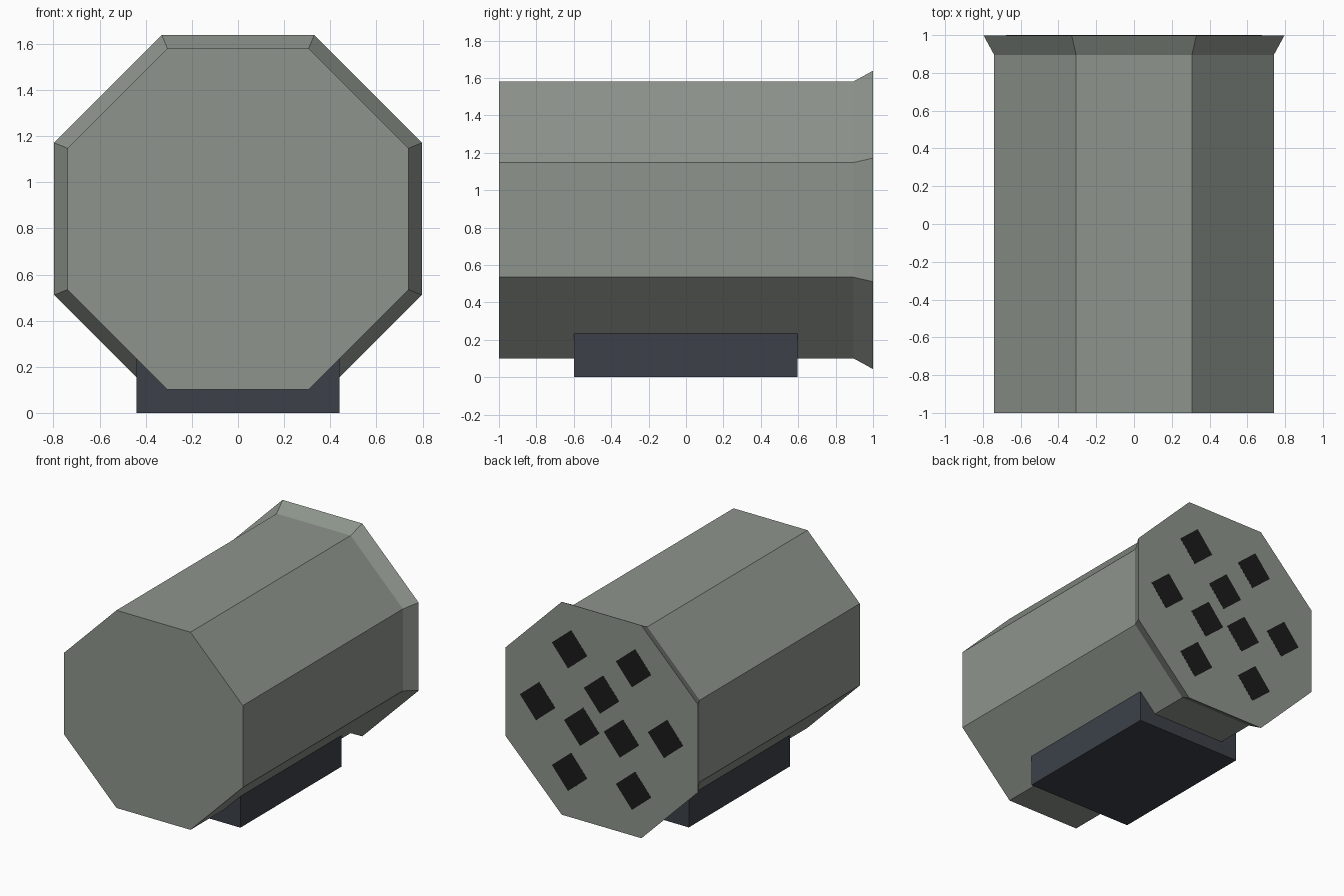
import bpy, bmesh
from math import cos, sin, pi, radians
from mathutils import Vector

if "Cube" in bpy.data.objects:
    bpy.data.objects.remove(bpy.data.objects["Cube"])

AXIS_Z = 0.841


def material(name, rgb):
    m = bpy.data.materials.new(name)
    m.use_nodes = True
    m.diffuse_color = (*rgb, 1)
    m.node_tree.nodes["Principled BSDF"].inputs["Base Color"].default_value = (*rgb, 1)
    return m


def finish(name, bm, mat):
    bmesh.ops.recalc_face_normals(bm, faces=bm.faces)
    mesh = bpy.data.meshes.new(name)
    bm.to_mesh(mesh)
    bm.free()
    mesh.materials.append(mat)
    obj = bpy.data.objects.new(name, mesh)
    bpy.context.collection.objects.link(obj)
    return obj


def loft(name, rings, mat):
    """Closed solid skinned through rings of points."""
    bm = bmesh.new()
    loops = [[bm.verts.new(p) for p in ring] for ring in rings]
    for a, b in zip(loops, loops[1:]):
        for i in range(len(a)):
            j = (i + 1) % len(a)
            bm.faces.new((a[i], a[j], b[j], b[i]))
    bm.faces.new(loops[0])
    bm.faces.new(loops[-1])
    return finish(name, bm, mat)


def octagon(apothem, y):
    r = apothem / cos(pi / 8)
    return [(r * cos(pi / 8 + i * pi / 4), y, AXIS_Z + r * sin(pi / 8 + i * pi / 4))
            for i in range(8)]


grey_green = material("grey green paint", (0.27, 0.30, 0.265))
slate = material("dark slate", (0.045, 0.052, 0.066))
black = material("black", (0.011, 0.011, 0.011))

# Octagonal housing with a flared back rim
loft("housing", [octagon(0.74, -1), octagon(0.74, 0.895), octagon(0.797, 0.999)], grey_green)

# Mounting block below
bm = bmesh.new()
bmesh.ops.create_cube(bm, size=1)
bmesh.ops.scale(bm, verts=bm.verts, vec=(0.88, 1.195, 0.3))
bmesh.ops.translate(bm, verts=bm.verts, vec=(0, -0.0025, 0.15))
finish("mounting_block", bm, slate)


# Tube openings on the back: outer ring of six, inner ring of three
def openings(label, count, radius, start):
    for i in range(count):
        a = radians(start) + i * 2 * pi / count
        c = Vector((radius * cos(a), 0, AXIS_Z + radius * sin(a)))
        rings = [[c + Vector((0.147 * cos(t), y, 0.147 * sin(t)))
                  for t in (radians(5) + k * pi / 2 for k in range(4))]
                 for y in (0.996, 1.0)]
        loft(f"{label}_opening_{i + 1}", rings, black)


openings("outer", 6, 0.53, 0)
openings("inner", 3, 0.19, 90)
